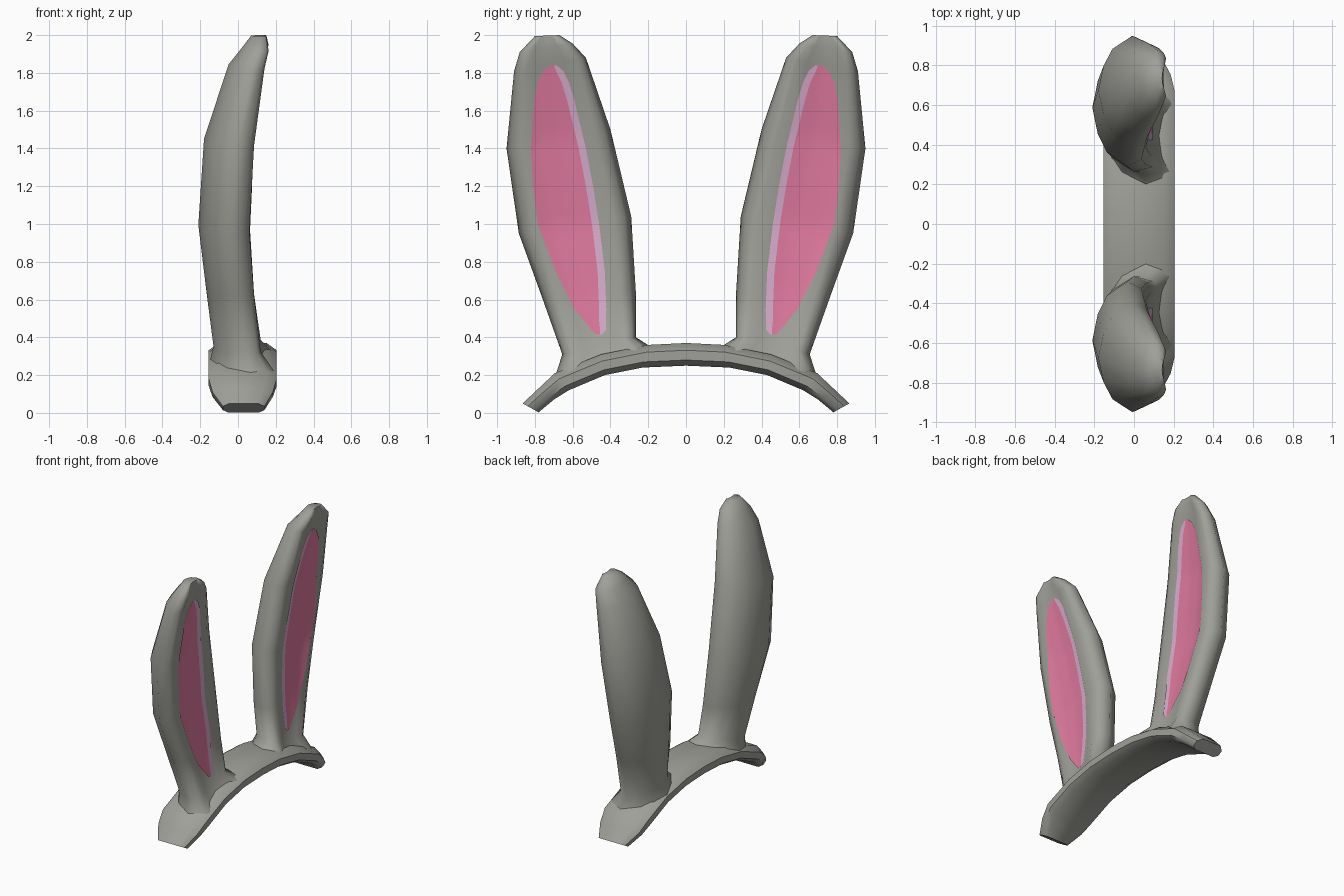
import bpy, bmesh
from mathutils import Vector
from mathutils.bvhtree import BVHTree

if "Cube" in bpy.data.objects:
    bpy.data.objects.remove(bpy.data.objects["Cube"])


def material(name, rgb):
    m = bpy.data.materials.new(name)
    m.diffuse_color = (*rgb, 1)
    m.use_nodes = True
    m.node_tree.nodes["Principled BSDF"].inputs["Base Color"].default_value = m.diffuse_color
    return m


GREY = material("warm grey", (0.35, 0.35, 0.32))
PINK = material("pink", (0.73, 0.19, 0.34))
PALE = material("pale pink", (0.68, 0.41, 0.60))


def finish(bm, name, mats, angle):
    me = bpy.data.meshes.new(name)
    bm.to_mesh(me)
    ob = bpy.data.objects.new(name, me)
    bpy.context.collection.objects.link(ob)
    for m in mats:
        me.materials.append(m)
    bpy.ops.object.select_all(action='DESELECT')
    ob.select_set(True)
    bpy.context.view_layer.objects.active = ob
    bpy.ops.object.shade_smooth_by_angle(angle=angle)
    return ob


def loft(rings):
    """Skin closed rings of points and cap both ends."""
    bm = bmesh.new()
    vs = [[bm.verts.new(p) for p in r] for r in rings]
    n = len(vs[0])
    for a, b in zip(vs, vs[1:]):
        for i in range(n):
            j = (i + 1) % n
            bm.faces.new((a[i], a[j], b[j], b[i]))
    bm.faces.new(vs[0])
    bm.faces.new(vs[-1])
    bmesh.ops.recalc_face_normals(bm, faces=bm.faces)
    return bm


def mirrored(p, s):
    return Vector((p[0], p[1] * s, p[2]))


# headband: (bottom y, z, top y, z, x min, x max) for one half
half = [(0, .25, 0, .37, -.155, .205), (.23, .24, .20, .36, -.155, .205),
        (.43, .20, .45, .31, -.155, .205), (.62, .12, .695, .21, -.155, .205),
        (.70, .07, .78, .13, -.135, .185), (.78, .003, .865, .05, -.08, .14)]
band_sec = [(.12, 0), (.88, 0), (1, .25), (1, .68), (.85, 1), (.15, 1), (0, .68), (0, .25)]


def band_ring(st, s):
    yb, zb, yt, zt, x0, x1 = st
    return [mirrored((x0 + (x1 - x0) * u, yb + (yt - yb) * v, zb + (zt - zb) * v), s)
            for u, v in band_sec]


band = [band_ring(st, -1) for st in half[:0:-1]] + [band_ring(st, 1) for st in half]
finish(loft(band), "headband", [GREY], 0.9)

# ear rings: (inner y, z, outer y, z, back x, front x)
ear_rings = [(.17, .34, .69, .20, -.15, .19), (.265, .40, .655, .31, -.13, .12),
             (.265, .63, .765, .62, -.165, .085), (.29, 1.04, .885, .95, -.21, .06),
             (.40, 1.50, .95, 1.40, -.18, .085), (.53, 1.88, .91, 1.81, -.05, .14),
             (.60, 1.955, .88, 1.91, .02, .162), (.67, 2.0, .80, 1.995, .07, .15)]
# cross-section: across the ear, back to front, with a shallow hollow in front
side = [(.45, .10), (.76, .27), (1, .65), (.88, .92), (.68, 1), (.42, .93)]
ear_sec = [(0, 0)] + side + [(0, .90)] + [(-t, d) for t, d in side[::-1]]


def ear_ring(r, s):
    yi, zi, yo, zo, xb, xf = r
    return [mirrored((xb + (xf - xb) * d, yi + (yo - yi) * (t + 1) / 2,
                      zi + (zo - zi) * (t + 1) / 2), s) for t, d in ear_sec]


# inner ear outline: (z, inner y, outer y)
outline = [(.415, .445, .475), (.44, .424, .50), (.55, .422, .59), (.75, .43, .69),
           (1.0, .46, .785), (1.2, .492, .81), (1.4, .53, .82), (1.65, .59, .805),
           (1.75, .62, .785), (1.81, .65, .755), (1.84, .685, .72)]


def inner_ear(tree, s):
    """Thin plate laid on the ear front; inner edge strip is paler."""
    rows = []
    for a, b in zip(outline, outline[1:]):
        n = max(1, round((b[0] - a[0]) / .05))
        rows += [[p + (q - p) * k / n for p, q in zip(a, b)] for k in range(n)]
    rows.append(outline[-1])
    bm = bmesh.new()
    grid = []
    for z, yi, yo in rows:
        w = min(.038, (yo - yi) * .4)
        ys = [yi, yi + w] + [yi + w + (yo - yi - w) * k / 8 for k in range(1, 9)]
        line = []
        for y in ys:
            hit = tree.ray_cast(Vector((2, y * s, z)), Vector((-1, 0, 0)))[0]
            line.append(bm.verts.new((hit.x + .006, y * s, z)))
        grid.append(line)
    for a, b in zip(grid, grid[1:]):
        for i in range(len(a) - 1):
            f = bm.faces.new((a[i], a[i + 1], b[i + 1], b[i]))
            f.material_index = 1 if i == 0 else 0
            f.normal_update()
            if f.normal.x < 0:
                f.normal_flip()
    return bm


for s, label in ((1, "right"), (-1, "left")):
    ear = loft([ear_ring(r, s) for r in ear_rings])
    tree = BVHTree.FromBMesh(ear)
    finish(ear, label + "_ear", [GREY], 1.2)
    finish(inner_ear(tree, s), label + "_inner_ear", [PINK, PALE], 1.2)
